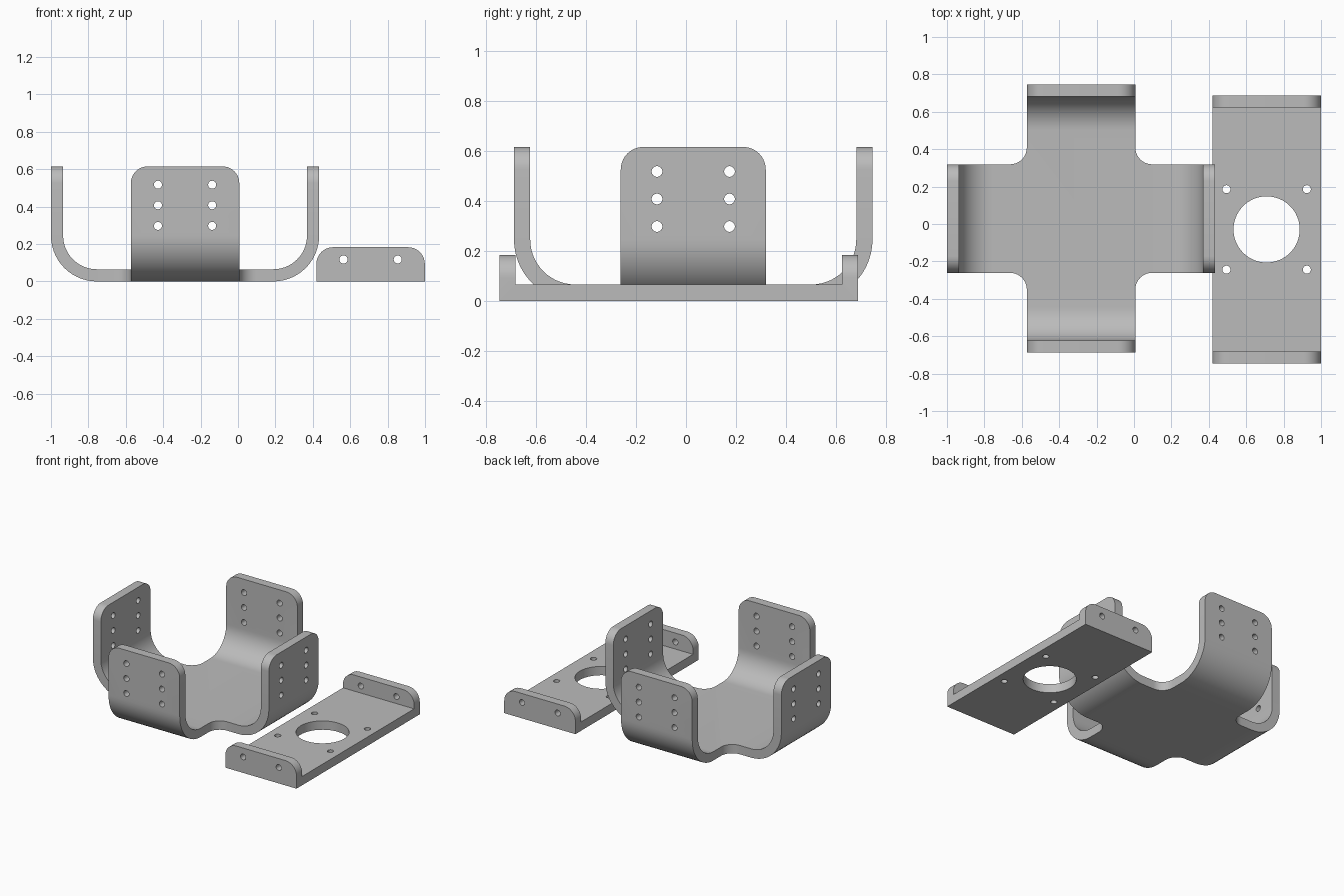
import bpy, bmesh, math
from mathutils import Matrix, Vector

if "Cube" in bpy.data.objects:
    bpy.data.objects.remove(bpy.data.objects["Cube"])

T = 0.065        # sheet thickness
HALF = 0.717     # half length of both parts
W = 0.29         # half width of arms and plate
R = 0.245        # outer bend radius
HEIGHT = 0.615   # bracket height
CORNER = 0.09    # corner rounding
HOLE = 0.0215    # screw hole radius

steel = bpy.data.materials.new("steel grey")
steel.diffuse_color = (0.5, 0.5, 0.5, 1)
steel.use_nodes = True
steel.node_tree.nodes["Principled BSDF"].inputs["Base Color"].default_value = steel.diffuse_color


def extrude_outline(points, vec):
    """Solid bmesh from a flat outline."""
    bm = bmesh.new()
    face = bm.faces.new([bm.verts.new(p) for p in points])
    ext = bmesh.ops.extrude_face_region(bm, geom=[face])
    bmesh.ops.translate(bm, vec=vec, verts=[g for g in ext["geom"] if isinstance(g, bmesh.types.BMVert)])
    bmesh.ops.recalc_face_normals(bm, faces=bm.faces)
    return bm


def round_edges(bm, test):
    edges = [e for e in bm.edges if test(*(v.co for v in e.verts))]
    bmesh.ops.bevel(bm, geom=edges, offset=CORNER, segments=10, profile=0.5, affect='EDGES')


def make_object(name, bm):
    mesh = bpy.data.meshes.new(name)
    bm.to_mesh(mesh)
    bm.free()
    mesh.materials.append(steel)
    obj = bpy.data.objects.new(name, mesh)
    bpy.context.collection.objects.link(obj)
    return obj


def drill(obj, holes):
    """Cut round holes given as (centre, axis, radius)."""
    bm = bmesh.new()
    for centre, axis, radius in holes:
        turn = Vector(axis).to_track_quat('Z', 'Y').to_matrix().to_4x4()
        bmesh.ops.create_cone(bm, cap_ends=True, segments=64 if radius > 0.1 else 24,
                              radius1=radius, radius2=radius, depth=4 * T,
                              matrix=Matrix.Translation(centre) @ turn)
    cutter = make_object("hole_cutter", bm)
    cutter.hide_render = True
    mod = obj.modifiers.new("holes", 'BOOLEAN')
    mod.operation, mod.solver, mod.object = 'DIFFERENCE', 'EXACT', cutter
    bpy.ops.object.select_all(action='DESELECT')
    bpy.context.view_layer.objects.active = obj
    obj.select_set(True)
    bpy.ops.object.modifier_apply(modifier=mod.name)
    bpy.data.objects.remove(cutter)
    bpy.ops.object.shade_smooth_by_angle(angle=math.radians(30))


# Bracket: flat cross blank with rounded corners, then four arms bent up
FLAT = HALF - R
ARC = R * math.pi / 2
REACH = FLAT + ARC + HEIGHT - R
cross = []
for k in range(4):
    rot = Matrix.Rotation(k * math.pi / 2, 3, 'Z')
    cross += [rot @ Vector(p) for p in ((REACH, -W, 0), (REACH, W, 0), (W, W, 0))]
bm = extrude_outline(cross, (0, 0, T))
round_edges(bm, lambda a, b: abs(a.z - b.z) > T / 2)

STEPS = 14
for axis in (Vector((1, 0, 0)), Vector((0, 1, 0))):
    for side in (-1, 1):
        for i in range(STEPS + 1):
            bmesh.ops.bisect_plane(bm, geom=bm.verts[:] + bm.edges[:] + bm.faces[:], dist=1e-6,
                                   plane_co=axis * side * (FLAT + ARC * i / STEPS), plane_no=axis)
for v in bm.verts:
    i = 0 if abs(v.co.x) > abs(v.co.y) else 1
    u, d = abs(v.co[i]), v.co.z
    if u > FLAT:
        a = min((u - FLAT) / R, math.pi / 2)
        v.co[i] = math.copysign(FLAT + (R - d) * math.sin(a), v.co[i])
        v.co.z = R - (R - d) * math.cos(a) + max(0, u - FLAT - ARC)
bracket = make_object("bent_cross_bracket", bm)

holes = []
for s in (-1, 1):
    for o in (-0.145, 0.145):
        for z in (0.297, 0.407, 0.517):
            holes.append((Vector((s * HALF, o, z)), (1, 0, 0), HOLE))
            holes.append((Vector((o, s * HALF, z)), (0, 1, 0), HOLE))
drill(bracket, holes)
bracket.location = (-0.283, 0.029, 0)

# Mounting plate: channel profile with low end lips
LIP = 0.183
IN = HALF - T
profile = [(-HALF, 0), (HALF, 0), (HALF, LIP), (IN, LIP), (IN, T), (-IN, T), (-IN, LIP), (-HALF, LIP)]
bm = extrude_outline([(-W, y, z) for y, z in profile], (2 * W, 0, 0))
round_edges(bm, lambda a, b: min(a.z, b.z) > LIP - 0.01 and abs(a.x - b.x) < 0.01)
plate = make_object("mounting_plate", bm)

holes = [(Vector((0, 0, T / 2)), (0, 0, 1), 0.177)]
for sx in (-1, 1):
    for sy in (-1, 1):
        holes.append((Vector((sx * 0.215, sy * 0.215, T / 2)), (0, 0, 1), HOLE))
        holes.append((Vector((sx * 0.145, sy * HALF, 0.117)), (0, 1, 0), HOLE))
drill(plate, holes)
plate.location = (0.709, -0.029, 0)
